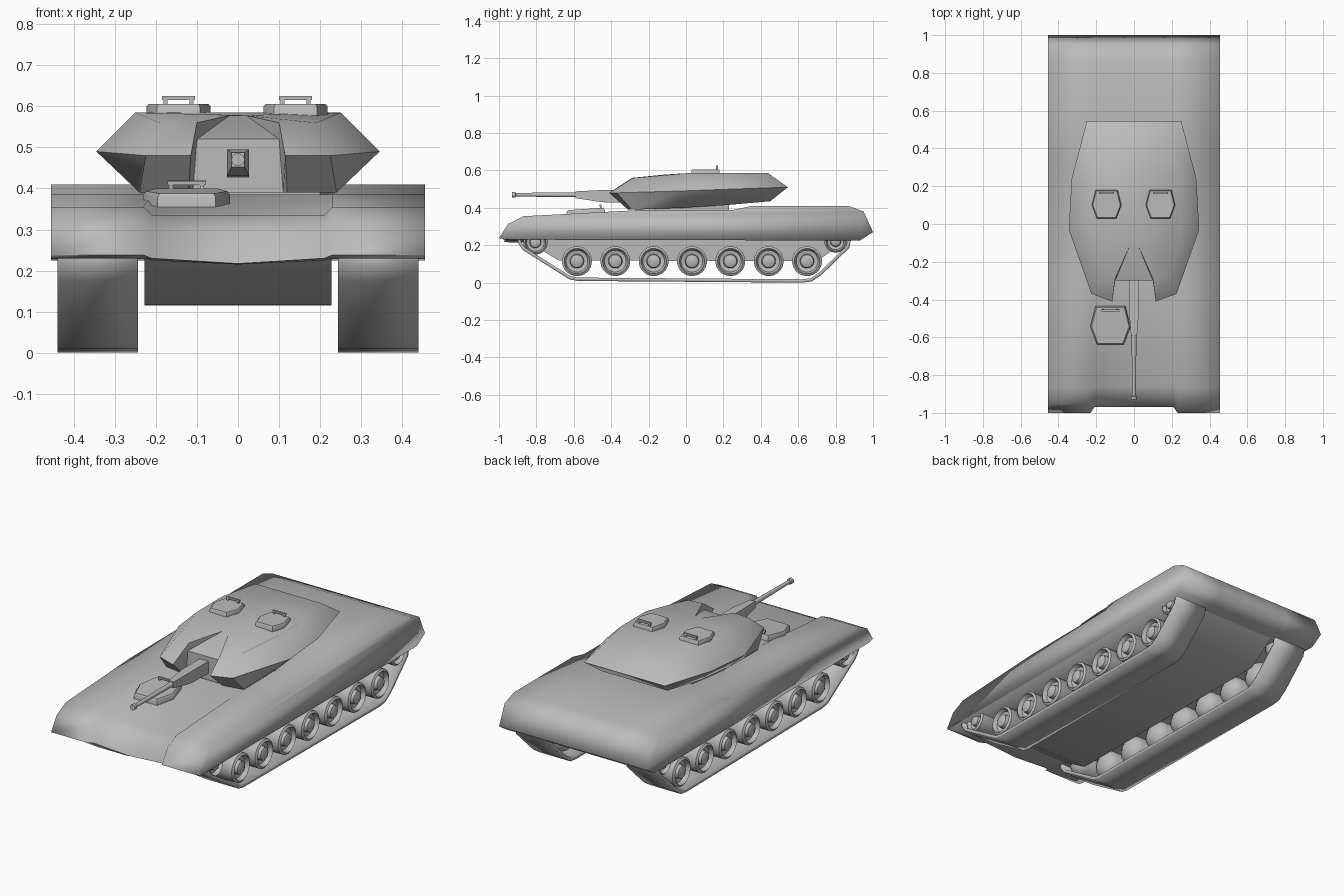
import bpy, bmesh, math

if "Cube" in bpy.data.objects:
    bpy.data.objects.remove(bpy.data.objects["Cube"], do_unlink=True)

grey = bpy.data.materials.new("plain_grey")
grey.use_nodes = True
colour = (0.5, 0.5, 0.5, 1)
grey.diffuse_color = colour
grey.node_tree.nodes["Principled BSDF"].inputs["Base Color"].default_value = colour


def finish(name, bm, angle):
    """Turn a bmesh into a smooth-shaded grey object."""
    bmesh.ops.recalc_face_normals(bm, faces=bm.faces)
    mesh = bpy.data.meshes.new(name)
    bm.to_mesh(mesh)
    bm.free()
    mesh.materials.append(grey)
    obj = bpy.data.objects.new(name, mesh)
    bpy.context.collection.objects.link(obj)
    bpy.ops.object.select_all(action="DESELECT")
    obj.select_set(True)
    bpy.context.view_layer.objects.active = obj
    bpy.ops.object.shade_smooth_by_angle(angle=math.radians(angle))
    return obj


def loft(name, rings, angle=40):
    """Skin a list of closed rings and cap both ends."""
    bm = bmesh.new()
    loops = [[bm.verts.new(p) for p in ring] for ring in rings]
    n = len(loops[0])
    for a, b in zip(loops, loops[1:]):
        for i in range(n):
            j = (i + 1) % n
            bm.faces.new((a[i], a[j], b[j], b[i]))
    bm.faces.new(loops[0])
    bm.faces.new(loops[-1])
    return finish(name, bm, angle)


def mirrored(half):
    return half + [(-x, y, z) for x, y, z in reversed(half)]


def disc(axis, at, centre, r, sides):
    """Circle of points facing along x or y."""
    pts = []
    for k in range(sides):
        t = 2 * math.pi * (k + 0.5) / sides
        u, v = centre[0] + r * math.cos(t), centre[1] + r * math.sin(t)
        pts.append((at, u, v) if axis == "x" else (u, at, v))
    return pts


# Upper hull: side profile lofted across the width, with a recessed glacis
rear = [(-0.3, 0.385), (0.25, 0.388), (0.35, 0.41), (0.87, 0.41),
        (0.95, 0.38), (1.0, 0.27), (0.93, 0.225)]
fender = [(-0.97, 0.23), (-1.0, 0.238), (-0.95, 0.315), (-0.87, 0.355)] + rear
glacis = [(-0.93, 0.225), (-0.97, 0.23), (-0.93, 0.30), (-0.86, 0.335)] + rear
keel = [(-0.93, 0.215), (-0.97, 0.217)] + glacis[2:]
stations = [(-0.455, fender), (-0.23, fender), (-0.21, glacis), (0, keel),
            (0.21, glacis), (0.23, fender), (0.455, fender)]
loft("upper_hull", [[(x, y, z) for y, z in prof] for x, prof in stations], 95)

# Lower hull
belly = [(-0.88, 0.24), (-0.68, 0.118), (0.7, 0.115), (0.88, 0.24)]
loft("lower_hull", [[(x, y, z) for y, z in belly] for x in (-0.228, 0.228)])

# Turret
bottom = [(0.11, -0.30, 0.39), (0.12, -0.31, 0.39), (0.24, -0.29, 0.39),
          (0.25, -0.02, 0.40), (0.24, 0.22, 0.415), (0.20, 0.45, 0.435)]
middle = [(0.10, -0.30, 0.52), (0.115, -0.41, 0.48), (0.225, -0.37, 0.48),
          (0.345, -0.03, 0.49), (0.33, 0.24, 0.50), (0.25, 0.545, 0.51)]
top = [(0.02, -0.11, 0.578), (0.10, -0.29, 0.56), (0.19, -0.28, 0.56),
       (0.25, 0.0, 0.585), (0.25, 0.22, 0.585), (0.20, 0.44, 0.585)]
loft("turret", [mirrored(h) for h in (bottom, middle, top)], 50)
ring = [(0.2, -0.27), (0.235, 0), (0.2, 0.23)]
loft("turret_ring", [mirrored([(x, y, z) for x, y in ring]) for z in (0.37, 0.425)])

# Gun: square sleeve, thin barrel and muzzle
sleeve = [(-0.2, 0.027, 0.425, 0.495), (-0.45, 0.027, 0.43, 0.495),
          (-0.59, 0.016, 0.452, 0.488)]
loft("gun_sleeve", [[(-w, y, a), (w, y, a), (w, y, b), (-w, y, b)]
                    for y, w, a, b in sleeve])
loft("gun_barrel", [disc("y", y, (0, 0.47), r, 12) for y, r in
                    ((-0.55, 0.014), (-0.91, 0.01), (-0.912, 0.016), (-0.93, 0.016))])


def hatch(name, x, y, z, size, height, tilt):
    """Bevelled six-sided hatch with a grab handle at its rear edge."""
    outline = [(0.058, 0.075), (0.078, -0.005), (0.052, -0.075)]
    rings = [mirrored([(px * size * s, py * size * s, h) for px, py in outline])
             for s, h in ((1, -0.015), (1, height * 0.7), (0.93, height))]
    lid = loft(name, rings)
    bm = bmesh.new()
    by, bz, w = 0.06 * size, height + 0.014, 0.04 * (1 + size) / 2
    for px, sx, sz, pz in ((0, 2 * w, 0.01, bz), (-w * 0.8, 0.01, 0.02, bz - 0.006),
                           (w * 0.8, 0.01, 0.02, bz - 0.006)):
        made = bmesh.ops.create_cube(bm, size=1)["verts"]
        bmesh.ops.scale(bm, vec=(sx, 0.01, sz), verts=made)
        bmesh.ops.translate(bm, vec=(px, by, pz), verts=made)
    handle = finish(name + "_handle", bm, 30)
    for obj in (lid, handle):
        obj.location = (x, y, z)
        obj.rotation_euler.x = tilt


hatch("right_turret_hatch", -0.145, 0.105, 0.585, 1, 0.021, 0)
hatch("left_turret_hatch", 0.14, 0.105, 0.585, 1, 0.021, 0)
hatch("driver_hatch", -0.125, -0.535, 0.364, 1.36, 0.03, 0.07)

# Running gear
wheel_profile = [(0.26, 0.03), (0.28, 0.065), (0.31, 0.08), (0.425, 0.08),
                 (0.433, 0.068), (0.41, 0.058), (0.405, 0.038), (0.428, 0.034),
                 (0.435, 0.018)]
track_path = [(-0.89, 0.26), (-0.89, 0.215), (-0.865, 0.18), (-0.62, 0.026),
              (-0.58, 0.018), (0.62, 0.009), (0.67, 0.015), (0.72, 0.05),
              (0.865, 0.19), (0.88, 0.26)]


def wheel(name, side, y, z, radius):
    scale = radius / 0.08
    loft(name, [disc("x", side * x, (y, z), r * scale, 24)
                for x, r in wheel_profile])


for side, label in ((1, "left"), (-1, "right")):
    for k in range(7):
        wheel(f"{label}_road_wheel_{k + 1}", side, -0.583 + k * 0.205, 0.115, 0.08)
    wheel(label + "_front_idler", side, -0.805, 0.215, 0.065)
    wheel(label + "_rear_sprocket", side, 0.80, 0.22, 0.06)

    # Track band
    bm = bmesh.new()
    rows = [[bm.verts.new((side * x, y, z)) for x in (0.243, 0.44)]
            for y, z in track_path]
    for a, b in zip(rows, rows[1:]):
        bm.faces.new((a[0], a[1], b[1], b[0]))
    band = finish(label + "_track", bm, 60)
    solid = band.modifiers.new("thickness", "SOLIDIFY")
    solid.thickness = 0.018
    solid.offset = 0
